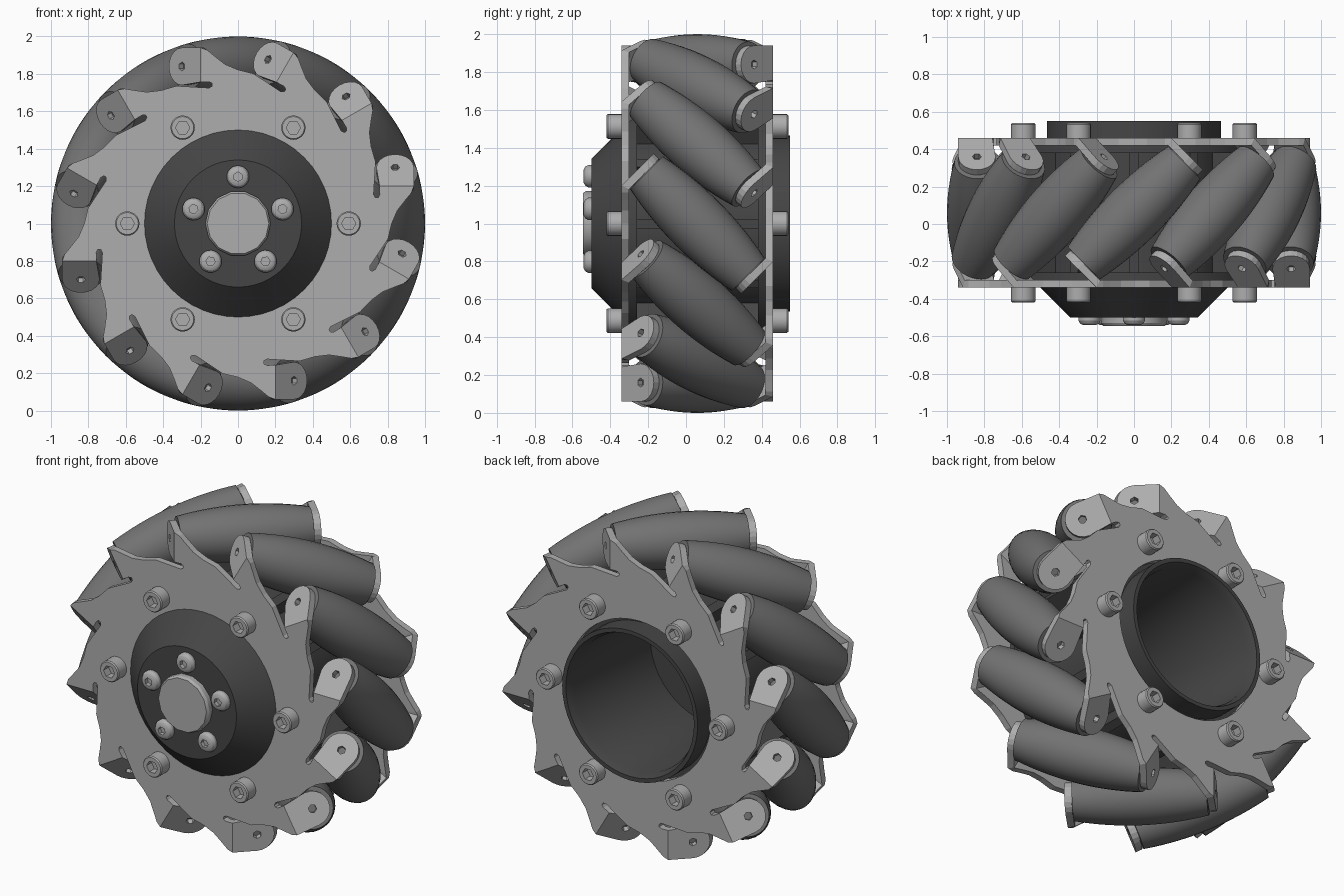
import bpy, bmesh
from math import pi, sin, cos, sqrt, radians
from mathutils import Matrix, Vector

if "Cube" in bpy.data.objects:
    bpy.data.objects.remove(bpy.data.objects["Cube"])

MID, R = 0.06, 0.838            # wheel mid-plane y, roller axis radius
T, Rot = Matrix.Translation, Matrix.Rotation
UP = T((0, 0, 1))


def material(name, v):
    m = bpy.data.materials.new(name)
    m.diffuse_color = (v, v, v, 1)
    m.use_nodes = True
    m.node_tree.nodes["Principled BSDF"].inputs["Base Color"].default_value = m.diffuse_color
    return m


STEEL, RUBBER, DARK = material("steel", 0.42), material("rubber", 0.17), material("dark", 0.06)


def spin(angle):
    """Turn from +x towards +z about the wheel axle."""
    return UP @ Rot(-angle, 4, 'Y')


def add(name, mesh, mat, matrix):
    if not mesh.materials:
        mesh.materials.append(mat)
    o = bpy.data.objects.new(name, mesh)
    o.matrix_world = matrix
    bpy.context.collection.objects.link(o)
    return o


def lathe(name, prof, n):
    """Profile of (radius, height[, hex]) about local z, closed at both ends."""
    bm = bmesh.new()
    rings = []
    for r, h, *hexed in prof:
        ring = []
        for i in range(n):
            a = 2 * pi * i / n
            k = r * cos(pi / 6) / cos(a % (pi / 3) - pi / 6) if hexed else r
            ring.append(bm.verts.new((k * cos(a), k * sin(a), h)))
        rings.append(ring)
    for p, q in zip(rings, rings[1:]):
        for i in range(n):
            j = (i + 1) % n
            bm.faces.new((p[i], p[j], q[j], q[i]))
    bmesh.ops.remove_doubles(bm, verts=bm.verts, dist=1e-5)
    bmesh.ops.recalc_face_normals(bm, faces=bm.faces)
    me = bpy.data.meshes.new(name)
    bm.to_mesh(me)
    bm.free()
    for f in me.polygons:
        f.use_smooth = True
    me.set_sharp_from_angle(angle=radians(30))
    return me


# Barrel rollers: profile whose envelope is a cylinder of radius 1
prof = []
for i in range(17):
    u = -0.355 + 0.71 * i / 16
    rho = sqrt(R * R + u * u / 2)
    s = u / sqrt(2) / rho
    prof.append(((1 - rho) * sqrt(1 - s * s / 2), u + (1 - rho) * s / sqrt(2)))
prof = [(0, -0.39), (0.095, -0.39), (0.095, prof[0][1])] + prof + \
       [(0.095, prof[-1][1]), (0.095, 0.39), (0, 0.39)]
roller = lathe("roller", prof, 28)
for k in range(12):
    add("roller", roller, RUBBER, spin(k * pi / 6) @ T((R, MID, 0)) @ Rot(radians(-135), 4, 'X'))


# Side plate with twelve bent tabs
def side_plate():
    bm = bmesh.new()
    Y, fold = -0.34, 0.2

    def loop(vs):
        out = []
        for a, b in zip(vs, vs[1:] + vs[:1]):
            out.append(bm.edges.get((a, b)) or bm.edges.new((a, b)))
        return out

    def fill(edges, normal):
        res = bmesh.ops.triangle_fill(bm, edges=edges, use_beauty=True, normal=normal)
        for f in res["geom"]:
            if isinstance(f, bmesh.types.BMFace):
                f.normal_update()
                if f.normal.dot(normal) < 0:
                    f.normal_flip()

    edge = [(0.802, -0.082), (0.822, 0.0), (0.852, 0.07), (0.895, 0.125), (0.928, 0.165), (0.94, fold)]
    slot = [(0.757, fold), (0.758, 0.155), (0.75, 0.138), (0.735, 0.138), (0.725, 0.155)]
    tip = [(0.84 + 0.1 * cos(a * pi / 10), 0.30 + 0.07 * sin(a * pi / 10)) for a in range(11)]
    hexa = [(0.84 + 0.024 * cos(a * pi / 3), 0.30 + 0.017 * sin(a * pi / 3)) for a in range(6)]
    outer, tabs = [], []
    for k in range(12):
        rot = Rot(-k * pi / 6, 3, 'Y')

        def v(p):
            return bm.verts.new(rot @ Vector((p[0], Y + max(0, p[1] - fold), p[1])))
        e, s = [v(p) for p in edge], [v(p) for p in slot]
        outer += e + s
        tabs.append(([e[-1]] + [v(p) for p in tip] + [s[0]], [v(p) for p in hexa],
                     rot @ Vector((0, -1, 1)).normalized()))
    inner = [bm.verts.new((0.49 * cos(a * pi / 24), Y, 0.49 * sin(a * pi / 24))) for a in range(48)]
    fill(loop(outer) + loop(inner), Vector((0, -1, 0)))
    for rim, hole, nrm in tabs:
        fill(loop(rim) + loop(hole), nrm)
    me = bpy.data.meshes.new("side_plate")
    bm.to_mesh(me)
    bm.free()
    return me


plate = side_plate()
flip = T((0, 2 * MID, 0)) @ Rot(pi, 4, 'X')     # front half onto back half
for name, m in (("front_plate", UP), ("back_plate", UP @ flip)):
    o = add(name, plate, STEEL, m)
    mod = o.modifiers.new("thickness", 'SOLIDIFY')
    mod.thickness, mod.offset, mod.use_even_offset = 0.04, -1, True

# Hub: cone nose, drum with flanges, open bore at the back
hub = lathe("hub", [(0, -0.5), (0.34, -0.5), (0.505, -0.335), (0.505, -0.30), (0.66, -0.30),
                    (0.66, -0.26), (0.5, -0.26), (0.5, 0.38), (0.66, 0.38), (0.66, 0.42),
                    (0.465, 0.42), (0.465, 0.55), (0.44, 0.55), (0.42, 0.5), (0.42, -0.25),
                    (0.2, -0.25), (0.2, -0.18), (0, -0.18)], 48)
add("hub", hub, DARK, UP @ Rot(-pi / 2, 4, 'X'))

# Radial ribs between the flanges
bm = bmesh.new()
for k in range(12):
    bmesh.ops.create_cube(bm, size=1, matrix=Rot(-k * pi / 6, 4, 'Y') @ T((0.565, MID, 0))
                          @ Matrix.Diagonal((0.15, 0.66, 0.05, 1)))
ribs = bpy.data.meshes.new("hub_ribs")
bm.to_mesh(ribs)
bm.free()
add("hub_ribs", ribs, DARK, UP)

# Plate bolts on both sides
bolt = lathe("plate_bolt", [(0, -0.02), (0.065, -0.02), (0.065, 0.073), (0.059, 0.08),
                            (0.038, 0.08, 1), (0.038, 0.03, 1), (0, 0.03)], 24)
OUT = Rot(pi / 2, 4, 'X')       # local z faces the front
for k in range(6):
    m = Rot(-k * pi / 3, 4, 'Y') @ T((0.592, -0.34, 0)) @ OUT
    add("front_bolt", bolt, STEEL, UP @ m)
    add("back_bolt", bolt, STEEL, UP @ flip @ m)

# Nose screws and centre cap
screw = lathe("nose_screw", [(0, -0.02), (0.06, -0.02), (0.06, 0.015), (0.05, 0.032), (0.035, 0.04),
                             (0.025, 0.04, 1), (0.025, 0.015, 1), (0, 0.015)], 24)
for k in range(5):
    add("nose_screw", screw, STEEL, spin(pi / 2 + k * 2 * pi / 5) @ T((0.25, -0.5, 0)) @ OUT)
cap = lathe("centre_cap", [(0, -0.02), (0.175, -0.02), (0.175, 0.03), (0.165, 0.045), (0, 0.045)], 14)
add("centre_cap", cap, STEEL, UP @ T((0, -0.5, 0)) @ OUT)
